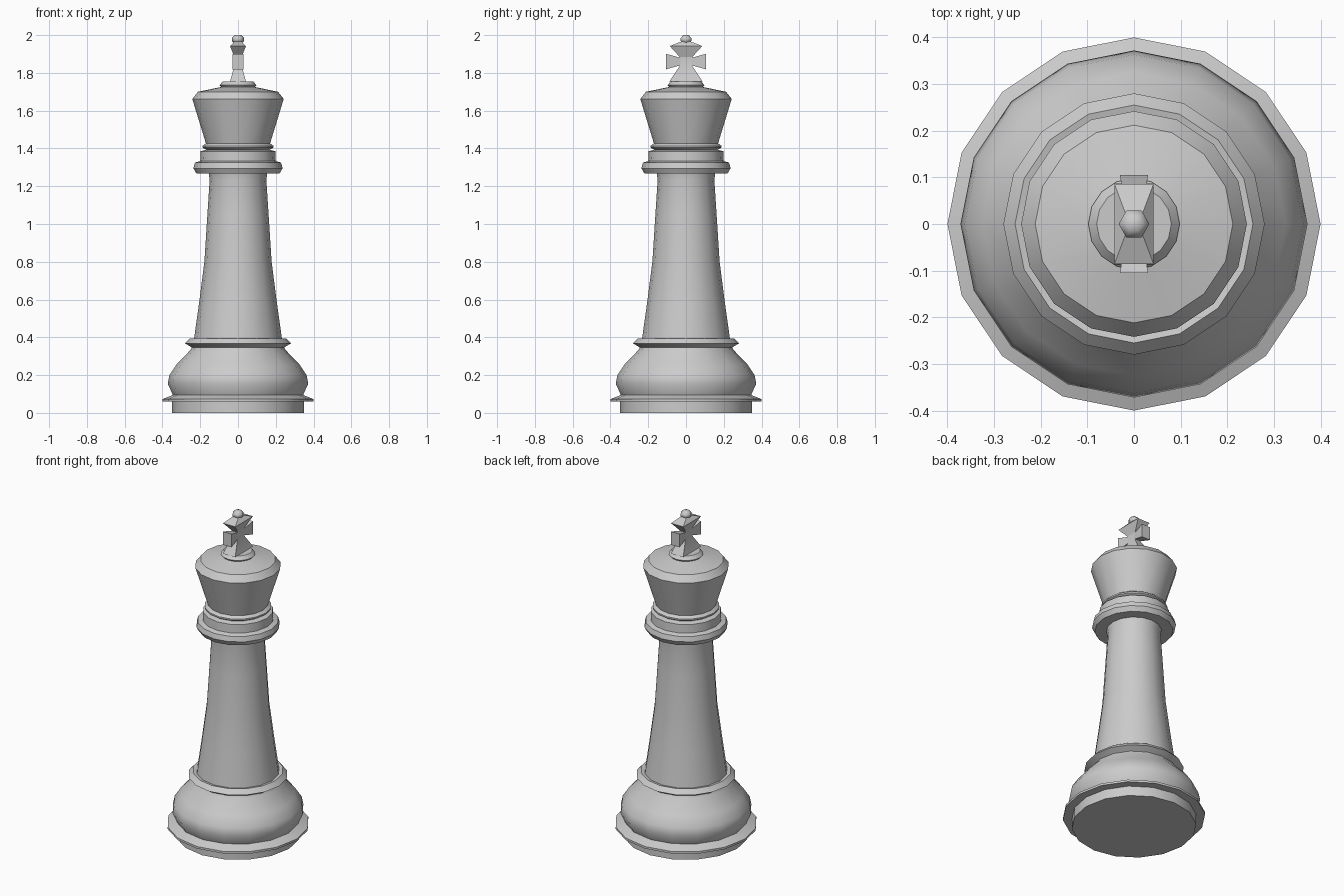
import bpy, bmesh
from math import sin, cos, pi, radians

if "Cube" in bpy.data.objects:
    bpy.data.objects.remove(bpy.data.objects["Cube"])


def skin(name, rings, cap_start=False, cap_end=False, angle=40):
    """Join a list of closed point rings into one object."""
    bm = bmesh.new()
    loops = [[bm.verts.new(p) for p in ring] for ring in rings]
    n = len(loops[0])
    for a, b in zip(loops, loops[1:]):
        for i in range(n):
            j = (i + 1) % n
            bm.faces.new((a[i], a[j], b[j], b[i]))
    if cap_start:
        bm.faces.new(loops[0][::-1])
    if cap_end:
        bm.faces.new(loops[-1])
    bmesh.ops.recalc_face_normals(bm, faces=bm.faces)
    mesh = bpy.data.meshes.new(name)
    bm.to_mesh(mesh)
    bm.free()
    mesh.shade_smooth()
    mesh.set_sharp_from_angle(angle=radians(angle))
    obj = bpy.data.objects.new(name, mesh)
    bpy.context.collection.objects.link(obj)
    return obj


def lathe(name, profile, sides=16, **kw):
    """Turn (radius, height) points around the z axis."""
    return skin(name, [[(r * cos(2 * pi * i / sides), r * sin(2 * pi * i / sides), z)
                        for i in range(sides)] for r, z in profile], **kw)


CORNERS = ((-1, -1), (1, -1), (1, 1), (-1, 1))

# Turned foot: plinth, thin flange, bulge and upper lip
lathe("base", [(.35, 0), (.35, .06), (.40, .06), (.40, .073), (.345, .095),
               (.372, .155), (.363, .20), (.325, .257), (.25, .335), (.245, .347),
               (.28, .368), (.255, .395), (.233, .39)], cap_start=True)

# Tapered column
lathe("stem", [(.233, .39), (.205, .59), (.178, .80), (.162, 1.05),
               (.15, 1.235), (.155, 1.267)])

# Stacked rings below the head
lathe("collar", [(.155, 1.267), (.22, 1.267), (.236, 1.295), (.228, 1.325),
                 (.20, 1.333), (.198, 1.385), (.168, 1.393), (.188, 1.405),
                 (.188, 1.414), (.17, 1.427)])

# Flared head with shallow dome
lathe("head", [(.17, 1.427), (.242, 1.662), (.212, 1.70), (.09, 1.725)])

# Small disc carrying the cross
lathe("cross_seat", [(.09, 1.725), (.098, 1.735), (.08, 1.755)], cap_end=True)

# Vertical bar of the cross, pinched at the middle
bar = [(.042, .088, 1.755), (.02, .034, 1.835), (.02, .034, 1.885),
       (.042, .086, 1.942), (.018, .022, 1.967)]
skin("cross_upright", [[(x * u, y * v, z) for u, v in CORNERS] for x, y, z in bar],
     cap_start=True, cap_end=True, angle=20)

# Two flared side arms
for side, label in ((-1, "front"), (1, "back")):
    arm = [(.02, .02, .03), (.03, .041, .105)]
    skin("cross_arm_" + label,
         [[(x * u, side * y, 1.86 + z * v) for u, v in CORNERS] for x, z, y in arm],
         cap_end=True, angle=20)

# Six-sided bead on top
lathe("top_bead", [(.018, 1.955), (.033, 1.97), (.033, 1.984), (.017, 2.0)],
      sides=6, cap_end=True, angle=65)
